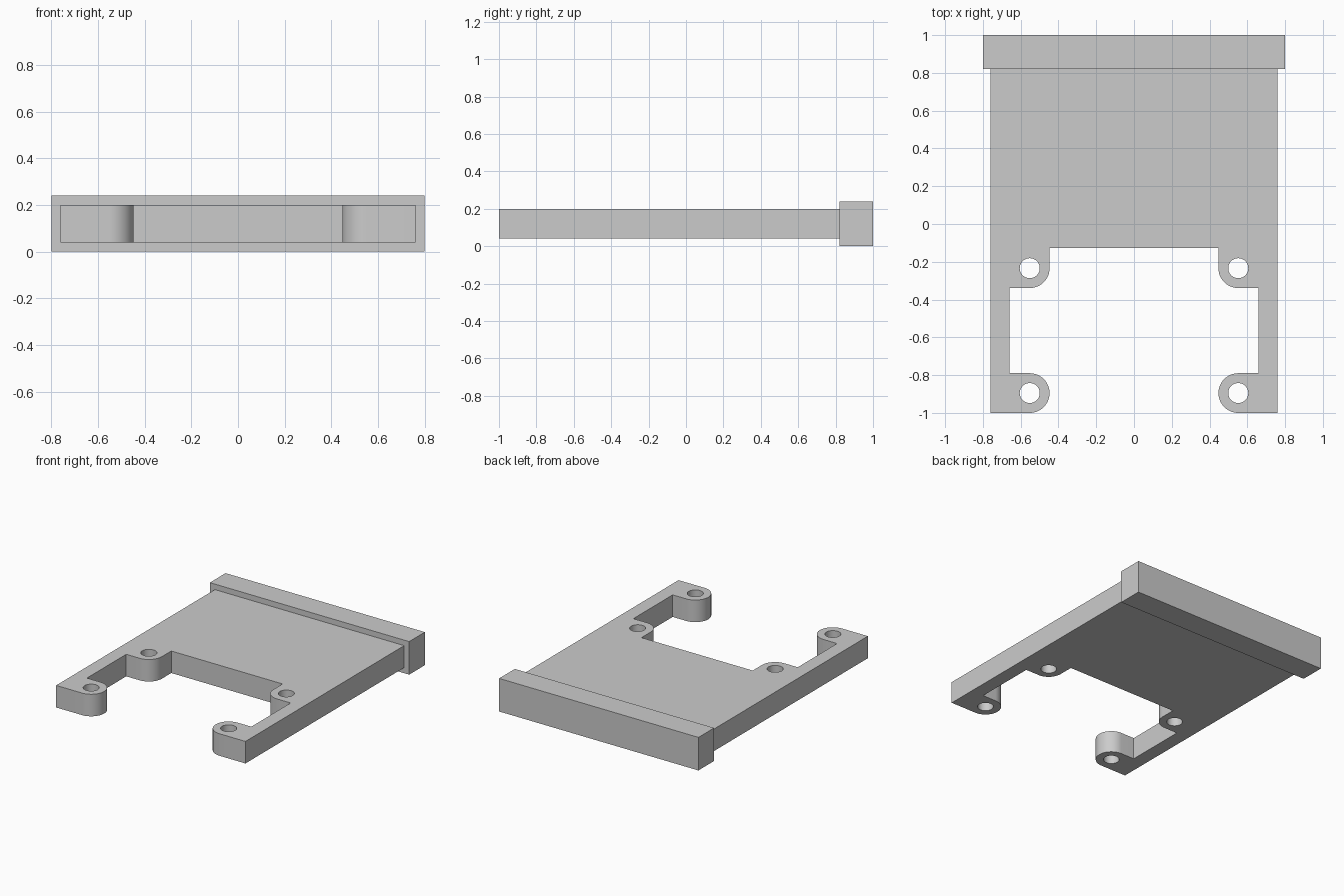
import bpy
import bmesh
from math import cos, sin, pi
from mathutils import Vector

cube = bpy.data.objects.get("Cube")
if cube:
    bpy.data.objects.remove(cube, do_unlink=True)

grey = bpy.data.materials.new("plain grey")
grey.use_nodes = True
colour = (0.6, 0.6, 0.6, 1)
grey.diffuse_color = colour
grey.node_tree.nodes["Principled BSDF"].inputs["Base Color"].default_value = colour

HALF_WIDTH, RAIL_INNER = 0.76, 0.66
LIP_FRONT, NOTCH_BACK = 0.82, -0.127
BOSS_X, BOSS_R, HOLE_R = 0.552, 0.105, 0.053
REAR_Y, FRONT_Y = -0.234, -0.895
BOTTOM, TOP = 0.04, 0.2


def arc(cx, cy, r, start, end, steps):
    return [(cx + r * cos(start + (end - start) * i / steps),
             cy + r * sin(start + (end - start) * i / steps))
            for i in range(steps + 1)]


def finish(bm, name):
    bmesh.ops.recalc_face_normals(bm, faces=bm.faces[:])
    mesh = bpy.data.meshes.new(name)
    bm.to_mesh(mesh)
    bm.free()
    mesh.materials.append(grey)
    obj = bpy.data.objects.new(name, mesh)
    bpy.context.collection.objects.link(obj)
    return obj


def extruded_profile(name, loops, z0, z1):
    """Fill an outline with holes and extrude it upwards."""
    bm = bmesh.new()
    edges = []
    for loop in loops:
        verts = [bm.verts.new((x, y, z0)) for x, y in loop]
        edges += [bm.edges.new((a, b)) for a, b in zip(verts, verts[1:] + verts[:1])]
    bmesh.ops.triangle_fill(bm, edges=edges, use_beauty=True, normal=Vector((0, 0, 1)))
    result = bmesh.ops.extrude_face_region(bm, geom=bm.faces[:], use_keep_orig=True)
    top = [g for g in result["geom"] if isinstance(g, bmesh.types.BMVert)]
    bmesh.ops.translate(bm, verts=top, vec=(0, 0, z1 - z0))
    return finish(bm, name)


# Forked plate: right-hand half of the outline, from the back to the notch
half = [(HALF_WIDTH, LIP_FRONT), (HALF_WIDTH, -1)]
half += arc(BOSS_X, FRONT_Y, BOSS_R, -pi / 2, -3 * pi / 2, 32)
half += [(RAIL_INNER, FRONT_Y + BOSS_R), (RAIL_INNER, REAR_Y - BOSS_R)]
half += arc(BOSS_X, REAR_Y, BOSS_R, -pi / 2, -pi, 16)
half += [(BOSS_X - BOSS_R, NOTCH_BACK)]
outline = half + [(-x, y) for x, y in reversed(half)]

# Screw holes through the four bosses
holes = [arc(side * BOSS_X, y, HOLE_R, 0, 2 * pi, 40)[:-1]
         for side in (-1, 1) for y in (REAR_Y, FRONT_Y)]
plate = extruded_profile("forked_plate", [outline] + holes, BOTTOM, TOP)

bpy.ops.object.select_all(action="DESELECT")
plate.select_set(True)
bpy.context.view_layer.objects.active = plate
bpy.ops.object.shade_smooth_by_angle(angle=pi / 6)

# Thicker bar across the back
bm = bmesh.new()
bmesh.ops.create_cube(bm, size=1)
bmesh.ops.scale(bm, verts=bm.verts, vec=(1.6, 1 - LIP_FRONT, 0.24))
bmesh.ops.translate(bm, verts=bm.verts, vec=(0, (1 + LIP_FRONT) / 2, 0.12))
finish(bm, "back_bar")
